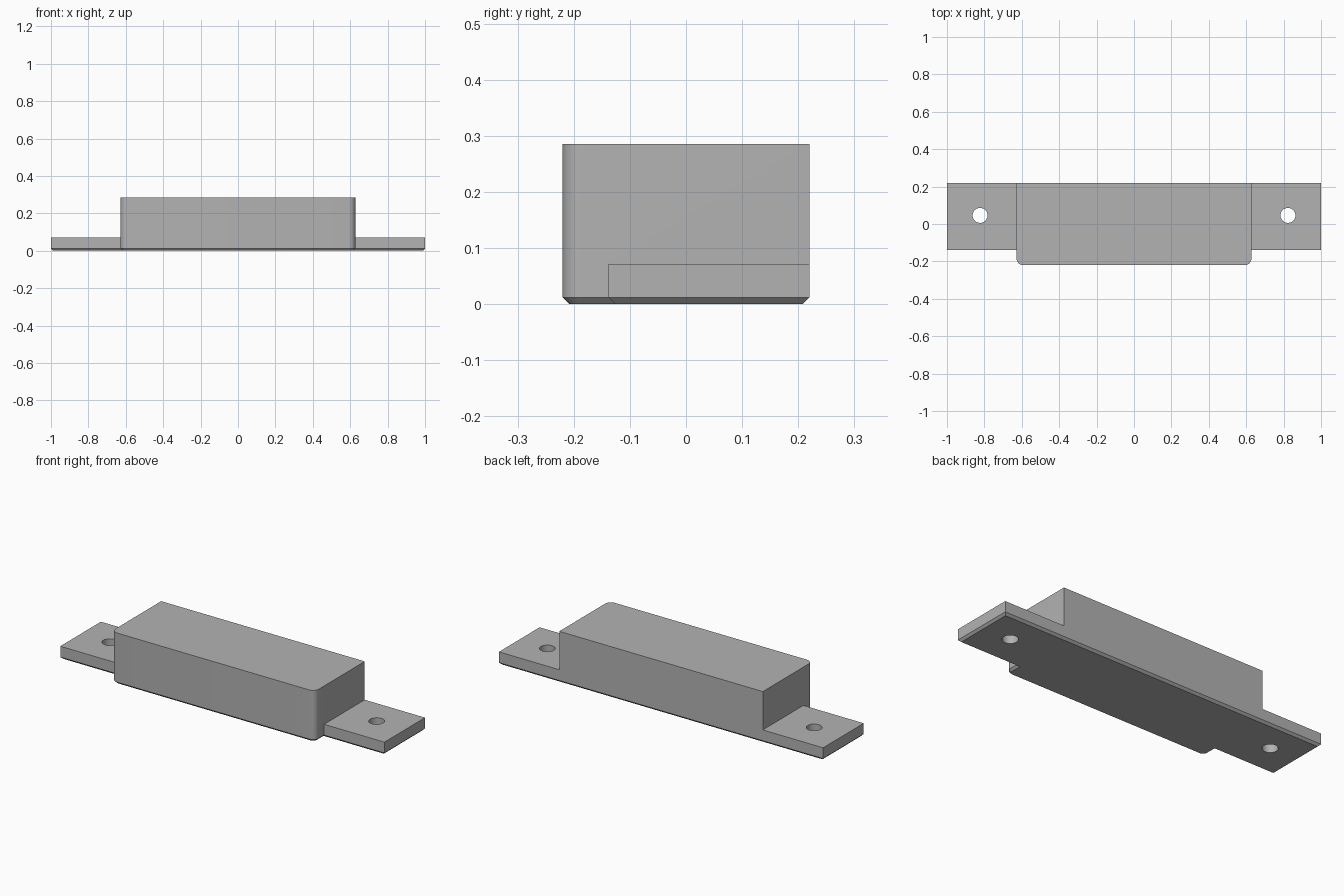
import bpy, bmesh
from math import cos, sin, pi

cube = bpy.data.objects.get("Cube")
if cube:
    bpy.data.objects.remove(cube)

BODY_X, BODY_Y, BODY_Z = 0.628, 0.22, 0.286
TAB_X, TAB_FRONT, TAB_Z = 1.0, -0.138, 0.072
ROUND, CHAMFER = 0.036, 0.012
HOLE_X, HOLE_Y, HOLE_R = 0.823, 0.046, 0.04

grey = bpy.data.materials.new("light grey")
grey.use_nodes = True
colour = (0.45, 0.45, 0.45, 1)
grey.diffuse_color = colour
grey.node_tree.nodes["Principled BSDF"].inputs["Base Color"].default_value = colour

bm = bmesh.new()


def points(coords):
    return [bm.verts.new((x, y, 0)) for x, y in coords]


def rounded_corner(side, steps=8):
    # Rounded front corner, from the front edge towards the side
    cx, cy = BODY_X - ROUND, ROUND - BODY_Y
    return [(side * (cx + ROUND * sin(a)), cy - ROUND * cos(a))
            for a in (pi / 2 * i / steps for i in range(steps + 1))]


# Footprint: body face in the middle, a tab face on each side
right_side = points([(-BODY_X, TAB_FRONT), (-BODY_X, BODY_Y)])
left_side = points([(BODY_X, TAB_FRONT), (BODY_X, BODY_Y)])
front = points(rounded_corner(-1)[::-1] + rounded_corner(1))
footprint = [bm.faces.new(front + left_side + right_side[::-1])]
for side, joint in ((-1, right_side), (1, left_side)):
    outer = points([(side * TAB_X, BODY_Y), (side * TAB_X, TAB_FRONT)])
    footprint.append(bm.faces.new(joint + outer))
bmesh.ops.recalc_face_normals(bm, faces=bm.faces)


def raise_faces(faces, height):
    result = bmesh.ops.extrude_face_region(bm, geom=faces)["geom"]
    verts = [g for g in result if isinstance(g, bmesh.types.BMVert)]
    bmesh.ops.translate(bm, verts=verts, vec=(0, 0, height))
    return [g for g in result if isinstance(g, bmesh.types.BMFace)]


# Raise everything to tab height, then the body further
bottom = [f.copy() for f in footprint]
tops = raise_faces(footprint, TAB_Z)
body_top = max(tops, key=lambda f: f.calc_area())
raise_faces([body_top], BODY_Z - TAB_Z)
bmesh.ops.delete(bm, geom=[f for f in footprint if f.is_valid], context="FACES_ONLY")
bmesh.ops.remove_doubles(bm, verts=bm.verts, dist=0.0001)
bmesh.ops.recalc_face_normals(bm, faces=bm.faces)
bmesh.ops.dissolve_limit(bm, angle_limit=0.02, verts=bm.verts, edges=bm.edges)

# Chamfer around the bottom edge
rim = [e for e in bm.edges if all(v.co.z < 0.001 for v in e.verts)]
bmesh.ops.bevel(bm, geom=rim, offset=CHAMFER, segments=1, affect="EDGES")
bmesh.ops.recalc_face_normals(bm, faces=bm.faces)

mesh = bpy.data.meshes.new("housing_with_tabs")
bm.to_mesh(mesh)
bm.free()
mesh.materials.append(grey)
housing = bpy.data.objects.new("housing_with_tabs", mesh)
bpy.context.collection.objects.link(housing)

# Screw holes through the tabs
for side, name in ((-1, "right"), (1, "left")):
    bpy.ops.mesh.primitive_cylinder_add(vertices=32, radius=HOLE_R, depth=0.4,
                                        location=(side * HOLE_X, HOLE_Y, 0))
    cutter = bpy.context.object
    cutter.name = name + "_hole_cutter"
    cutter.hide_render = True
    cutter.data.materials.append(grey)
    cut = housing.modifiers.new(name + "_hole", "BOOLEAN")
    cut.operation, cut.solver, cut.object = "DIFFERENCE", "EXACT", cutter
    bpy.ops.object.select_all(action="DESELECT")
    bpy.context.view_layer.objects.active = housing
    housing.select_set(True)
    bpy.ops.object.modifier_apply(modifier=cut.name)
    bpy.data.objects.remove(cutter)

bpy.ops.object.shade_smooth_by_angle(angle=pi / 6)
